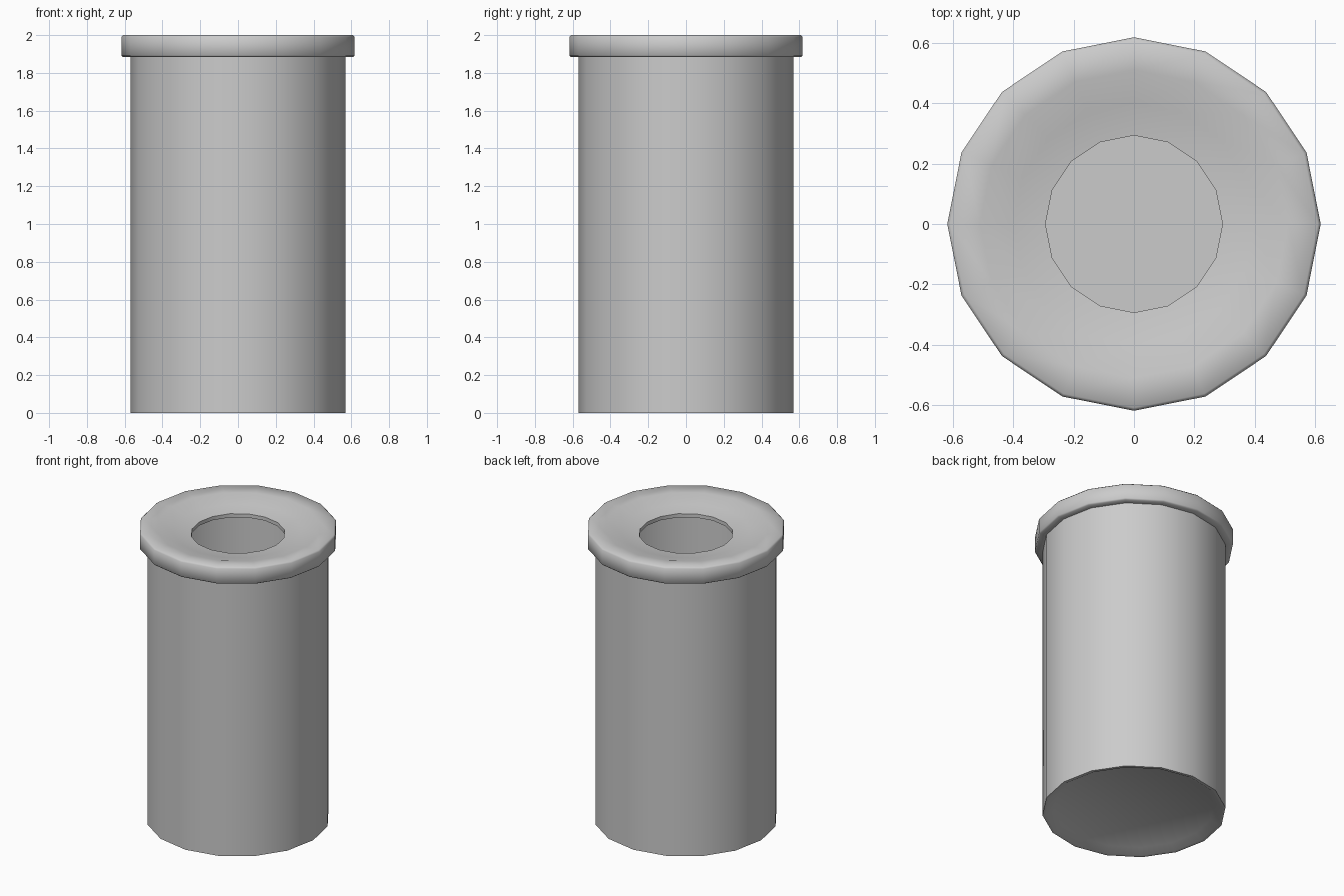
import bpy, bmesh
from math import cos, sin, pi, radians

if "Cube" in bpy.data.objects:
    bpy.data.objects.remove(bpy.data.objects["Cube"])

SIDES = 16


def lathe(name, profile):
    """Revolve a closed ring profile of (radius, z); radius 0 marks the axis."""
    bm = bmesh.new()
    rings = []
    for r, z in profile:
        if r == 0:
            rings.append([bm.verts.new((0, 0, z))] * SIDES)
        else:
            rings.append([bm.verts.new((r * cos(2 * pi * i / SIDES),
                                        r * sin(2 * pi * i / SIDES), z))
                          for i in range(SIDES)])
    for a, b in zip(rings, rings[1:]):
        for i in range(SIDES):
            j = (i + 1) % SIDES
            quad = list(dict.fromkeys((a[i], a[j], b[j], b[i])))
            bm.faces.new(quad)
    bmesh.ops.recalc_face_normals(bm, faces=bm.faces)
    mesh = bpy.data.meshes.new(name)
    bm.to_mesh(mesh)
    bm.free()
    obj = bpy.data.objects.new(name, mesh)
    bpy.context.collection.objects.link(obj)
    bpy.ops.object.select_all(action='DESELECT')
    obj.select_set(True)
    bpy.context.view_layer.objects.active = obj
    bpy.ops.object.shade_smooth_by_angle(angle=radians(65))
    return obj


# Hollow can: recessed base, straight wall, rolled collar, dished lid with hole
lathe("hollow_canister", [
    (0, 0.03), (0.50, 0.03), (0.55, 0.0), (0.57, 0.0),        # base
    (0.57, 1.885),                                             # outer wall
    (0.61, 1.885), (0.618, 1.893), (0.618, 1.99), (0.608, 2.0),  # collar
    (0.51, 1.995), (0.40, 1.965), (0.293, 1.95),               # dished lid
    (0.293, 1.925), (0.40, 1.935), (0.54, 1.94),               # hole lip
    (0.54, 0.06), (0, 0.06),                                   # inside
])
